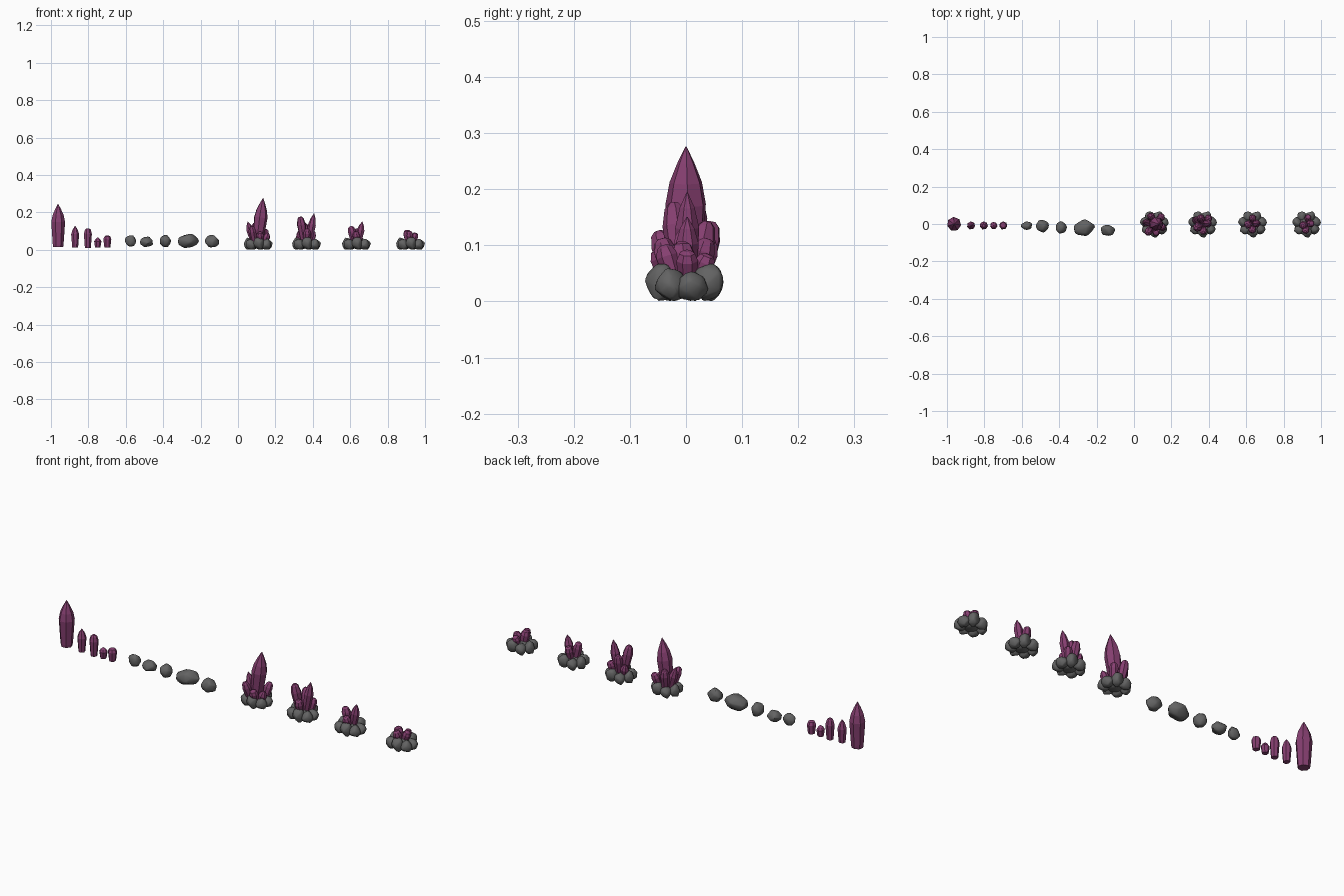
import bpy, bmesh, math, random
from mathutils import Vector

if "Cube" in bpy.data.objects:
    bpy.data.objects.remove(bpy.data.objects["Cube"])

random.seed(11)


def material(name, colour):
    m = bpy.data.materials.new(name)
    m.diffuse_color = (*colour, 1)
    m.use_nodes = True
    m.node_tree.nodes["Principled BSDF"].inputs["Base Color"].default_value = m.diffuse_color
    return m


PURPLE = material("crystal purple", (0.24, 0.05, 0.165))
GREY = material("stone grey", (0.125, 0.125, 0.125))

# Crystal outlines: (fraction of length, fraction of radius)
SPIRE = [(0, .72), (.06, .78), (.58, 1), (.74, .8), (.88, .42), (1, .03)]
POINT = [(0, .72), (.1, .78), (.62, 1), (.84, .62), (1, .06)]
BLUNT = [(0, .72), (.1, .78), (.72, 1), (.93, .72), (1, .35)]


def finish(bm, name, mat, smooth=None):
    bmesh.ops.recalc_face_normals(bm, faces=bm.faces)
    me = bpy.data.meshes.new(name)
    bm.to_mesh(me)
    bm.free()
    me.materials.append(mat)
    ob = bpy.data.objects.new(name, me)
    bpy.context.collection.objects.link(ob)
    if smooth:
        bpy.ops.object.select_all(action='DESELECT')
        ob.select_set(True)
        bpy.context.view_layer.objects.active = ob
        bpy.ops.object.shade_smooth_by_angle(angle=math.radians(smooth))
    return ob


def crystal(name, base, tip, radius, outline, sides=7, spin=0.3):
    """Faceted shaft running from base to tip."""
    base, tip = Vector(base), Vector(tip)
    axis = tip - base
    q = axis.to_track_quat('Z', 'Y')
    bm = bmesh.new()
    rings = []
    for t, r in outline:
        rings.append([bm.verts.new(base + q @ Vector((
            radius * r * math.cos(spin + math.tau * i / sides),
            radius * r * math.sin(spin + math.tau * i / sides),
            axis.length * t))) for i in range(sides)])
    for a, b in zip(rings, rings[1:]):
        for i in range(sides):
            j = (i + 1) % sides
            bm.faces.new((a[i], a[j], b[j], b[i]))
    bm.faces.new(rings[0])
    bm.faces.new(rings[-1])
    return finish(bm, name, PURPLE)


def rock(name, centre, size, turn=0.0, points=18):
    """Chunky boulder: hull of jittered sphere points, softened edges."""
    bm = bmesh.new()
    for i in range(points):
        z = 1 - 2 * (i + .5) / points
        a = i * 2.39996 + random.uniform(-.3, .3)
        r = math.sqrt(1 - z * z)
        p = Vector((r * math.cos(a), r * math.sin(a), z))
        bm.verts.new(p * random.uniform(.88, 1.12))
    res = bmesh.ops.convex_hull(bm, input=bm.verts)
    loose = [v for v in bm.verts if not v.link_faces]
    bmesh.ops.delete(bm, geom=loose, context='VERTS')
    bmesh.ops.bevel(bm, geom=list(bm.edges), offset=.09, segments=1,
                    affect='EDGES', clamp_overlap=True)
    # fit to the wanted box, then turn and place
    lo = [min(v.co[k] for v in bm.verts) for k in range(3)]
    hi = [max(v.co[k] for v in bm.verts) for k in range(3)]
    c, s = math.cos(turn), math.sin(turn)
    for v in bm.verts:
        x, y, z = (((v.co[k] - lo[k]) / (hi[k] - lo[k]) - .5) * size[k]
                   for k in range(3))
        v.co = Vector(centre) + Vector((c * x - s * y, s * x + c * y, z))
    return finish(bm, name, GREY, 40)


# Loose crystals, left end of the row
for i, (x, y, z0, z1, r, shape) in enumerate([
        (-.962, 0, .015, .245, .038, SPIRE),
        (-.871, -.008, .013, .127, .022, POINT),
        (-.803, -.008, .01, .115, .022, BLUNT),
        (-.750, -.008, .012, .066, .020, POINT),
        (-.699, -.008, .012, .076, .022, BLUNT)]):
    crystal(f"loose_crystal_{i}", (x, y, z0), (x, y, z1), r, shape)

# Loose stones
for i, (x, y, z, sx, sy, sz) in enumerate([
        (-.575, -.009, .048, .060, .044, .060),
        (-.490, -.012, .043, .070, .066, .056),
        (-.388, -.018, .047, .060, .066, .066),
        (-.265, -.020, .048, .112, .088, .076),
        (-.139, -.034, .046, .076, .058, .066)]):
    rock(f"loose_stone_{i}", (x, y, z), (sx, sy, sz))

# Four identical stone beds: a ring of boulders around a middle one
CENTRES = [.108, .366, .633, .922]
bed = [rock("bed_stone_middle", (0, 0, .033), (.09, .09, .05))]
for i in range(7):
    a = math.tau * i / 7 + .25
    h = (.052, .066, .056, .064, .054, .066, .058)[i]
    bed.append(rock(f"bed_stone_{i}", (.050 * math.cos(a), .046 * math.sin(a), h / 2 + .001),
                    (.054, .054, h), a))
for n, cx in enumerate(CENTRES):
    for ob in bed:
        part = ob if n == 0 else ob.copy()
        if n:
            bpy.context.collection.objects.link(part)
            part.name = f"cluster_{n}_stone"
        part.location.x = cx

# Crystals growing from each bed: (base xy, tip xyz, radius, outline)
CLUSTERS = [
    [(-.005, 0, .026, 0, .276, .037, SPIRE),
     (-.022, .005, -.056, .008, .150, .021, POINT),
     (-.018, -.022, -.036, -.050, .125, .021, BLUNT),
     (.012, -.028, .010, -.050, .095, .021, BLUNT),
     (-.010, .025, -.020, .046, .142, .022, BLUNT),
     (.025, .020, .042, .044, .110, .021, BLUNT),
     (.030, -.012, .054, -.022, .094, .020, POINT)],
    [(-.010, -.008, -.034, -.022, .176, .024, BLUNT),
     (.012, .002, .041, .002, .194, .022, POINT),
     (-.004, .014, -.010, .038, .142, .022, BLUNT),
     (.002, -.022, .004, -.044, .112, .021, BLUNT),
     (-.024, .012, -.044, .026, .100, .020, POINT),
     (.024, .018, .036, .036, .100, .020, BLUNT)],
    [(-.010, 0, -.030, -.004, .126, .022, BLUNT),
     (.010, .002, .032, .002, .150, .021, POINT),
     (0, .016, .002, .038, .112, .020, BLUNT),
     (.002, -.018, -.002, -.038, .096, .020, BLUNT)],
    [(-.008, -.002, -.020, -.008, .106, .023, BLUNT),
     (.008, .002, .030, .002, .090, .020, BLUNT),
     (.004, .018, .010, .040, .084, .019, BLUNT),
     (-.002, -.018, -.006, -.040, .100, .020, BLUNT)]]
for n, (cx, group) in enumerate(zip(CENTRES, CLUSTERS)):
    for i, (bx, by, tx, ty, tz, r, shape) in enumerate(group):
        crystal(f"cluster_{n}_crystal_{i}", (cx + bx, by, .03),
                (cx + tx, ty, tz), r, shape, spin=.3 + i * .4)
